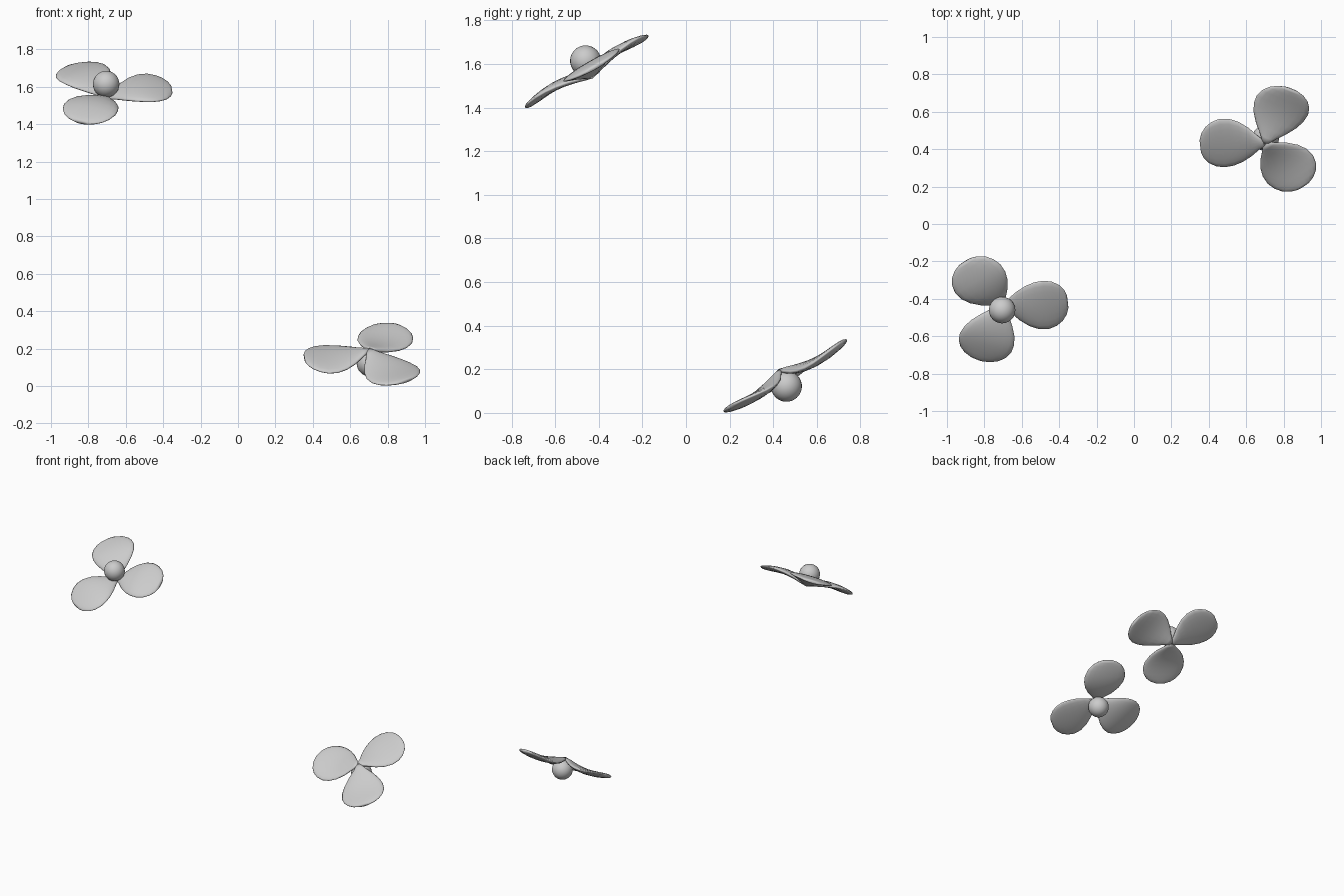
import bpy, bmesh, math
from mathutils import Matrix, Vector

if "Cube" in bpy.data.objects:
    bpy.data.objects.remove(bpy.data.objects["Cube"])

HUB = Vector((-0.70, -0.435, 1.55))
MID = Vector((0, 0, 0.868))
TILT = Matrix.Rotation(math.radians(30), 4, 'X')
SEG = 20
# blade stations: distance, half width, height, half thickness, sideways sweep
STATIONS = [(0.0, 0.015, -0.008, 0.010, 0), (0.035, 0.043, 0.006, 0.016, 0),
            (0.08, 0.088, 0.022, 0.019, 0), (0.13, 0.124, 0.033, 0.020, 0),
            (0.18, 0.145, 0.038, 0.020, 0), (0.23, 0.150, 0.037, 0.019, 0),
            (0.275, 0.137, 0.032, 0.017, 0), (0.31, 0.112, 0.027, 0.015, 0),
            (0.335, 0.077, 0.023, 0.012, 0), (0.347, 0.040, 0.021, 0.009, 0)]


def finish(name, bm, matrix, mirrored):
    # the second rotor is the first one inverted through the model centre
    if mirrored:
        matrix = Matrix.Translation(MID * 2) @ Matrix.Scale(-1, 4) @ matrix
    bm.transform(matrix)
    bmesh.ops.recalc_face_normals(bm, faces=bm.faces)
    for f in bm.faces:
        f.smooth = True
    mesh = bpy.data.meshes.new(name)
    bm.to_mesh(mesh)
    bm.free()
    ob = bpy.data.objects.new(name, mesh)
    bpy.context.collection.objects.link(ob)


def blade():
    # loft of thin oval sections
    bm = bmesh.new()
    rings = []
    for d, w, h, t, s in STATIONS:
        ring = []
        for i in range(SEG):
            a = 2 * math.pi * i / SEG
            ring.append(bm.verts.new((d, s + w * math.cos(a), h + t * math.sin(a))))
        rings.append(ring)
    for r0, r1 in zip(rings, rings[1:]):
        for i in range(SEG):
            j = (i + 1) % SEG
            bm.faces.new((r0[i], r0[j], r1[j], r1[i]))
    bm.faces.new(rings[0])
    bm.faces.new(rings[-1])
    return bm


for mirrored, label in ((False, "upper"), (True, "lower")):
    base = Matrix.Translation(HUB) @ TILT
    # three blades
    for k in range(3):
        turn = Matrix.Rotation(math.radians(6 + 120 * k), 4, 'Z')
        finish(f"{label}_blade_{k + 1}", blade(), base @ turn, mirrored)
    # round hub cap
    bm = bmesh.new()
    bmesh.ops.create_uvsphere(bm, u_segments=24, v_segments=16, radius=0.071)
    finish(f"{label}_hub", bm, base @ Matrix.Translation((-0.005, 0.01, 0.068)), mirrored)
